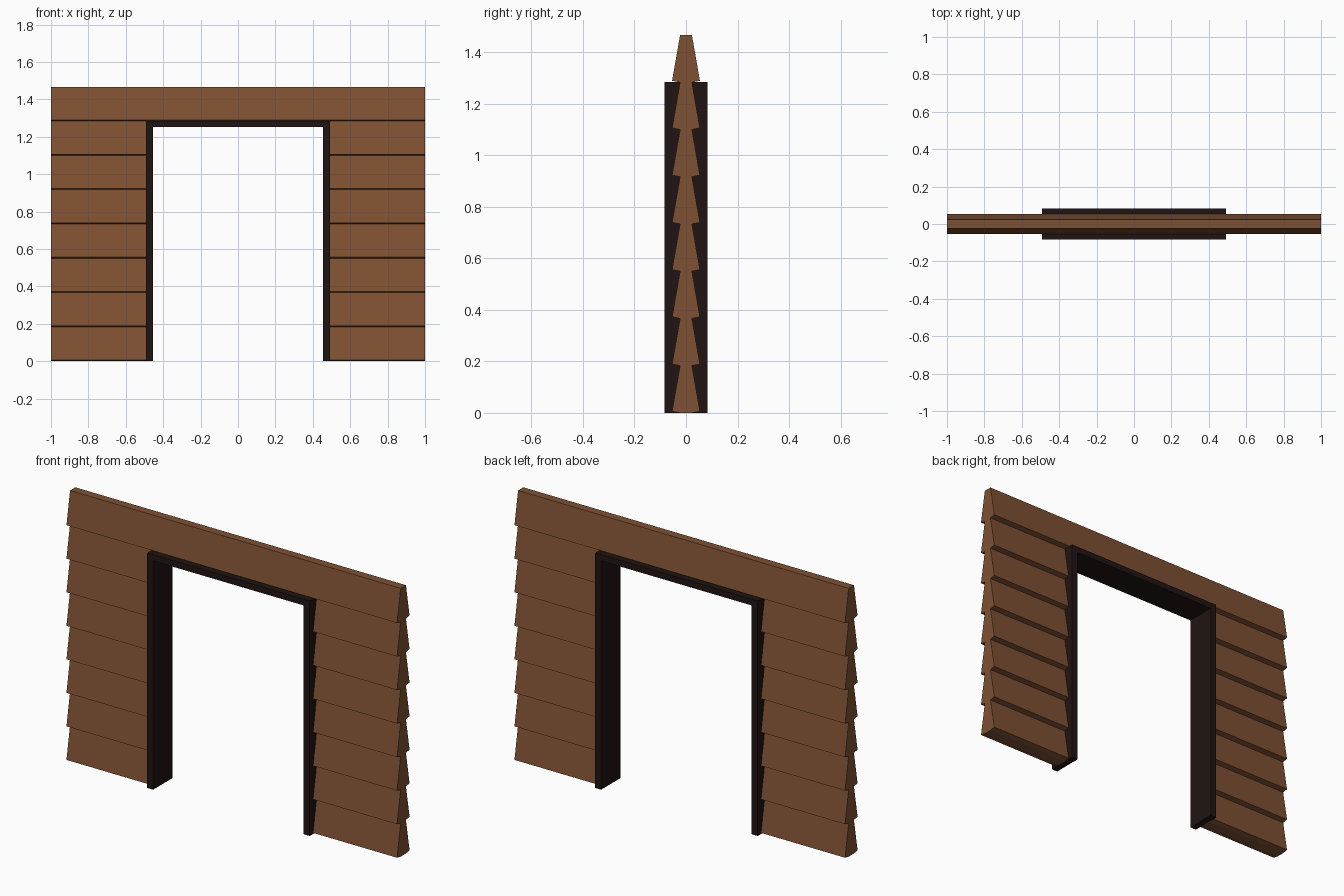
import bpy, bmesh
from mathutils import Vector

if "Cube" in bpy.data.objects:
    bpy.data.objects.remove(bpy.data.objects["Cube"])

PITCH = 1.467 / 8      # height of one cladding course
COURSES = 8
OPEN_X = 0.492         # outer edge of the door frame


def material(name, rgb):
    m = bpy.data.materials.new(name)
    m.diffuse_color = (*rgb, 1)
    m.use_nodes = True
    m.node_tree.nodes["Principled BSDF"].inputs["Base Color"].default_value = m.diffuse_color
    return m


wood = material("brown_wood", (0.21, 0.082, 0.033))
dark = material("dark_wood", (0.014, 0.007, 0.006))


def prism(name, profile, sweep, mat):
    """Extrude a closed 3D outline along a vector."""
    bm = bmesh.new()
    face = bm.faces.new([bm.verts.new(p) for p in profile])
    ext = bmesh.ops.extrude_face_region(bm, geom=[face], use_keep_orig=True)
    verts = [v for v in ext["geom"] if isinstance(v, bmesh.types.BMVert)]
    bmesh.ops.translate(bm, verts=verts, vec=Vector(sweep))
    bmesh.ops.recalc_face_normals(bm, faces=bm.faces[:])
    mesh = bpy.data.meshes.new(name)
    bm.to_mesh(mesh)
    bm.free()
    mesh.materials.append(mat)
    ob = bpy.data.objects.new(name, mesh)
    bpy.context.collection.objects.link(ob)
    return ob


def board(name, x0, x1, z):
    """Tapered double-sided plank with slightly tilted lower lips."""
    half = [(0.023, 0), (0.054, 0.006), (0.023, PITCH)]
    outline = half + [(-y, h) for y, h in reversed(half)]
    return prism(name, [(x0, y, z + h) for y, h in outline], (x1 - x0, 0, 0), wood)


# Cladding courses either side of the doorway
for i in range(COURSES - 1):
    board(f"left_board_{i + 1}", -1, -OPEN_X, i * PITCH)
    board(f"right_board_{i + 1}", OPEN_X, 1, i * PITCH)

# Full-width board over the doorway
board("top_board", -1, 1, (COURSES - 1) * PITCH)

# Door frame: one U-shaped outline swept through the wall
side = [(OPEN_X, 1.285), (OPEN_X, 0), (0.455, 0), (0.455, 1.251)]
u_shape = side + [(-x, z) for x, z in reversed(side)]
prism("door_frame", [(x, -0.083, z) for x, z in u_shape], (0, 0.166, 0), dark)
